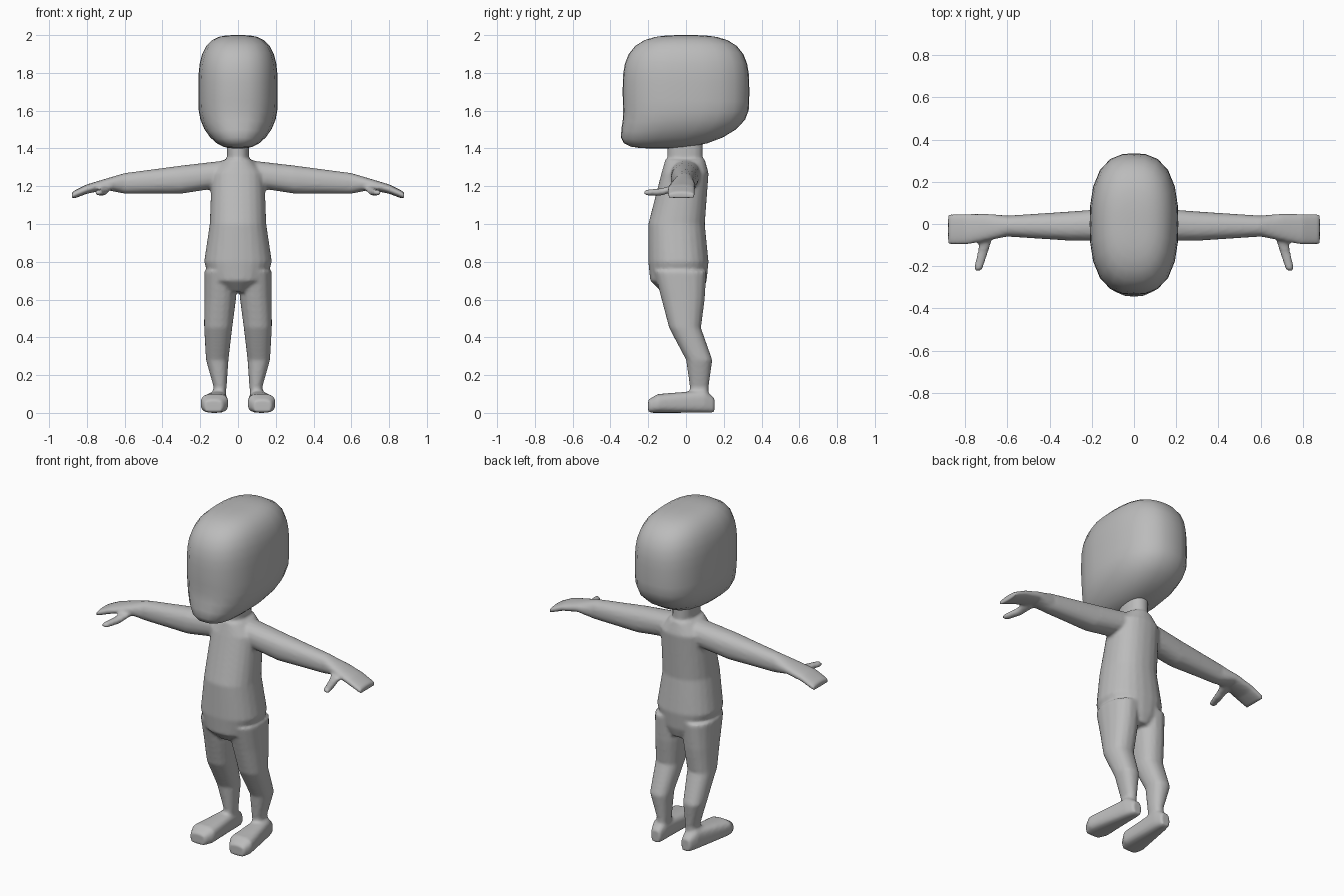
import bpy, bmesh, math

default_cube = bpy.data.objects.get("Cube")
if default_cube:
    bpy.data.objects.remove(default_cube, do_unlink=True)

grey = (.5, .5, .5, 1)
clay = bpy.data.materials.new("clay_grey")
clay.use_nodes = True
clay.diffuse_color = grey
clay.node_tree.nodes["Principled BSDF"].inputs["Base Color"].default_value = grey


def signed_power(value, exponent):
    return math.copysign(abs(value) ** exponent, value)


def superellipse(sides, power):
    """Unit outline between a circle and a square."""
    angles = [math.tau * (step + .5) / sides for step in range(sides)]
    return [(signed_power(math.cos(angle), 2 / power),
             signed_power(math.sin(angle), 2 / power)) for angle in angles]


def loft(bm, axis, rings, sides=16, power=2.3, mirror=1):
    """Skin rings along an axis; each ring is a position and two (low, high) spans."""
    outline = superellipse(sides, power)
    loops = []
    for position, span_a, span_b in rings:
        middle_a, half_a = sum(span_a) / 2, (span_a[1] - span_a[0]) / 2
        middle_b, half_b = sum(span_b) / 2, (span_b[1] - span_b[0]) / 2
        loop = []
        for unit_a, unit_b in outline:
            point = [middle_a + half_a * unit_a, middle_b + half_b * unit_b]
            point.insert("xyz".index(axis), position)
            point[0] *= mirror
            loop.append(bm.verts.new(point))
        loops.append(loop)
    faces = [bm.faces.new(loops[0]), bm.faces.new(loops[-1])]
    for lower, upper in zip(loops, loops[1:]):
        for i in range(sides):
            j = (i + 1) % sides
            faces.append(bm.faces.new((lower[i], lower[j], upper[j], upper[i])))
    bmesh.ops.recalc_face_normals(bm, faces=faces)


def finish(bm, name):
    """Turn a bmesh into a smooth shaded object."""
    mesh = bpy.data.meshes.new(name)
    for face in bm.faces:
        face.smooth = True
    bm.to_mesh(mesh)
    bm.free()
    mesh.materials.append(clay)
    obj = bpy.data.objects.new(name, mesh)
    bpy.context.collection.objects.link(obj)
    return obj


# Head: a boxy ellipsoid whose lower third narrows and slides forward to the chin
head_width, head_depth, head_height, head_middle = .21, .335, .3, 1.7
plan_power, side_power = 2.6, 3.2
bm = bmesh.new()
bmesh.ops.create_uvsphere(bm, u_segments=24, v_segments=20, radius=1)
for vert in bm.verts:
    x, y, z = vert.co
    plan = (abs(x) ** plan_power + abs(y) ** plan_power) ** (1 / plan_power)
    vert.co /= (plan ** side_power + abs(z) ** side_power) ** (1 / side_power)
    jaw = max(0, -vert.co.z - head_height) / (1 - head_height)
    vert.co.x *= head_width * (1 - jaw ** 2 / 4)
    vert.co.y = vert.co.y * head_depth - jaw ** 2 / 7
    vert.co.z = vert.co.z * head_height + head_middle
finish(bm, "head")

# Torso: half width, front and back at each height, with a belly over the legs
torso = [(1.34, .08, -.11, .1), (1.27, .14, -.13, .12), (1, .15, -.2, .1),
         (.8, .18, -.2, .12), (.7, .15, -.19, .11), (.64, .07, -.13, .09)]
neck = [(height, (-.06, .06), (-.1, .09)) for height in (1.45, 1.3)]
bm = bmesh.new()
loft(bm, "z", neck)
loft(bm, "z", [(height, (-half, half), (front, back))
               for height, half, front, back in torso], sides=24)

# Leg: thigh, knee, calf and ankle
leg = [(.75, (0, .18), (-.17, .11)), (.6, (.01, .18), (-.13, .1)),
       (.45, (.03, .18), (-.09, .08)), (.28, (.05, .17), (0, .14)),
       (.14, (.06, .13), (.02, .12)), (.05, (.07, .13), (.02, .12))]

# Foot: flat sole, heel to toe
foot = [(.15, (.07, .13), (0, .08)), (.1, (.06, .15), (0, .12)),
        (-.15, (.05, .2), (0, .1)), (-.2, (.08, .18), (0, .07))]

# Arm running into a flat drooping hand
arm = [(.04, (-.08, .08), (1.2, 1.34)), (.3, (-.08, .06), (1.16, 1.31)),
       (.6, (-.06, .04), (1.16, 1.27)), (.7, (-.08, .05), (1.18, 1.24)),
       (.8, (-.1, .05), (1.16, 1.21)), (.88, (-.1, .05), (1.13, 1.17))]

# Thumb reaching forward from the palm
thumb = [(-.04, (.66, .73), (1.18, 1.21)), (-.13, (.69, .74), (1.15, 1.19)),
         (-.22, (.72, .76), (1.15, 1.18))]

for side in (1, -1):
    loft(bm, "z", leg, mirror=side)
    loft(bm, "y", foot, power=3, mirror=side)
    loft(bm, "x", arm, mirror=side)
    loft(bm, "y", thumb, mirror=side)
body = finish(bm, "body")

# Fuse the body parts into one skin and soften the joints
fuse = body.modifiers.new("fuse", "REMESH")
fuse.mode = "VOXEL"
fuse.voxel_size = .01
fuse.use_smooth_shade = True
soften = body.modifiers.new("soften", "SMOOTH")
soften.iterations = 4
